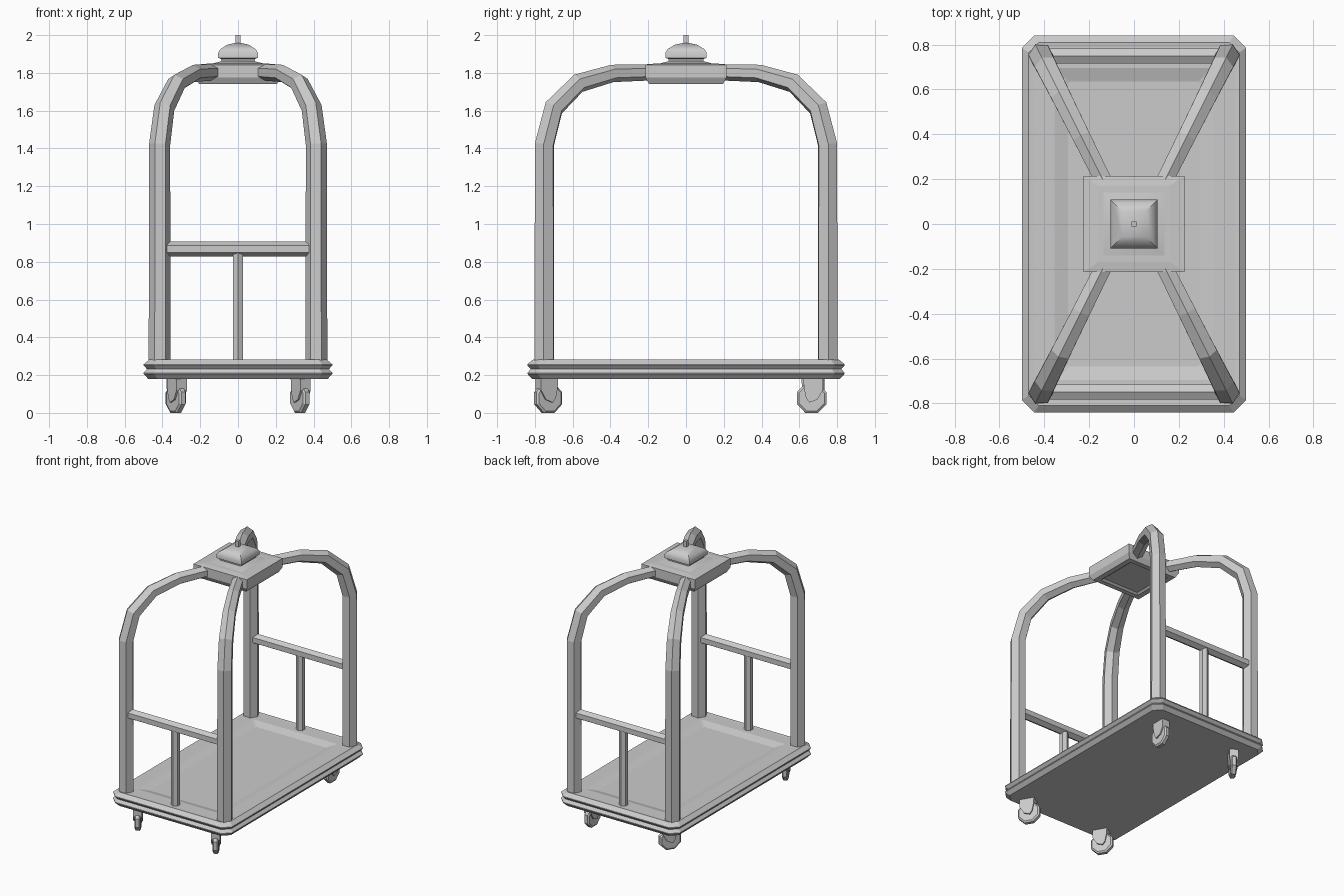
import bpy, bmesh, math
from mathutils import Vector, Matrix

if "Cube" in bpy.data.objects:
    bpy.data.objects.remove(bpy.data.objects["Cube"])


def loft(name, rings, smooth=False):
    """Skin equal-length rings of points and cap both ends."""
    bm = bmesh.new()
    vs = [[bm.verts.new(p) for p in r] for r in rings]
    n = len(vs[0])
    for a, b in zip(vs, vs[1:]):
        for i in range(n):
            bm.faces.new((a[i], a[(i + 1) % n], b[(i + 1) % n], b[i]))
    bm.faces.new(vs[0])
    bm.faces.new(vs[-1])
    bmesh.ops.recalc_face_normals(bm, faces=bm.faces)
    me = bpy.data.meshes.new(name)
    bm.to_mesh(me)
    bm.free()
    ob = bpy.data.objects.new(name, me)
    bpy.context.collection.objects.link(ob)
    if smooth:
        bpy.ops.object.select_all(action='DESELECT')
        ob.select_set(True)
        bpy.context.view_layer.objects.active = ob
        bpy.ops.object.shade_smooth_by_angle(angle=math.radians(35))
    return ob


def chamfered(hx, hy, z, c):
    """Rectangle ring with cut corners."""
    return [(hx, hy - c, z), (hx - c, hy, z), (c - hx, hy, z), (-hx, hy - c, z),
            (-hx, c - hy, z), (c - hx, -hy, z), (hx - c, -hy, z), (hx, c - hy, z)]


def square(hx, hy, z):
    return [(hx, hy, z), (-hx, hy, z), (-hx, -hy, z), (hx, -hy, z)]


def tube(name, path, radii, side, n=6):
    """Mitred n-sided tube along a planar path; side is the plane's normal."""
    pts = [Vector(p) for p in path]
    side = Vector(side).normalized()
    rings = []
    for i, p in enumerate(pts):
        d1 = (p - pts[i - 1]).normalized() if i else (pts[1] - p).normalized()
        d2 = (pts[i + 1] - p).normalized() if i < len(pts) - 1 else d1
        t = (d1 + d2).normalized()
        up = side.cross(t) / t.dot(d1)
        rings.append([p + radii[i] * (up * math.cos(2 * math.pi * k / n)
                                      + side * math.sin(2 * math.pi * k / n)) for k in range(n)])
    return loft(name, rings)


# Platform with grooved bumper edge and sunken deck
deck = [(.025, .18, .05), (0, .207, .055), (0, .212, .055), (.018, .232, .05),
        (0, .252, .055), (0, .257, .055), (.03, .282, .045), (.05, .28, .03),
        (.145, .28, .01), (.205, .262, .01)]
loft("platform", [chamfered(.5 - i, .84 - i, z, c) for i, z, c in deck])

# Four bent corner posts meeting at the crown
profile = [(.75, .27), (.75, 1.42), (.70, 1.615), (.57, 1.745), (.39, 1.797), (.19, 1.803)]
radii = [.058, .056, .054, .05, .046, .043]
for sx in (-1, 1):
    for sy in (-1, 1):
        path = [(sx * (.415 - (.75 - y) / 2), sy * y, z) for y, z in profile]
        tube("corner_post", path, radii, (sx * 2, -sy, 0))

# End rails and their centre supports
for sy in (-1, 1):
    y = sy * .75
    tube("end_rail", [(-.39, y, .868), (.39, y, .868)], [.039] * 2, (0, 1, 0))
    tube("rail_support", [(0, y, .27), (0, y, .85)], [.031] * 2, (1, 0, 0))

# Crown plate with a sunken underside
loft("crown_plate", [square(*r) for r in (
    (.15, .145, 1.752), (.165, .16, 1.74), (.205, .195, 1.74), (.225, .215, 1.775),
    (.225, .215, 1.843), (.16, .17, 1.849))])

# Square finial with pin
finial = [(.147, 1.846), (.088, 1.862), (.09, 1.874), (.105, 1.88), (.105, 1.907),
          (.092, 1.927), (.055, 1.95), (.02, 1.957)]
loft("finial", [square(h, h * 1.04, z) for h, z in finial], smooth=True)
loft("finial_pin", [square(.012, .012, 1.95), square(.012, .012, 2.0)])

# Swivelled casters: wheel centre and heading (degrees from the y axis)
fork_side = [(-.012, .055), (.03, .07), (.06, .12), (.06, .19), (-.045, .19),
             (-.04, .13), (-.03, .08)]
R = .078 / math.cos(math.pi / 8)
wheel_side = [(R * math.cos((k + .5) * math.pi / 4), .078 + R * math.sin((k + .5) * math.pi / 4))
              for k in range(8)]
for x, y, deg in ((-.328, -.73, 210), (.328, -.73, 210), (.32, .665, 0), (-.33, .665, -32)):
    place = Matrix.Translation((x, y, 0)) @ Matrix.Rotation(math.radians(deg), 4, 'Z')
    for name, outline, w in (("caster_wheel", wheel_side, .021), ("caster_fork", fork_side, .031)):
        if name == "caster_wheel":
            prof = [(-w, .86), (-w * .6, 1), (w * .6, 1), (w, .86)]
        else:
            prof = [(-w, 1), (w, 1)]
        loft(name, [[place @ Vector((o, u * s, .078 + (v - .078) * s)) for u, v in outline]
                    for o, s in prof])
